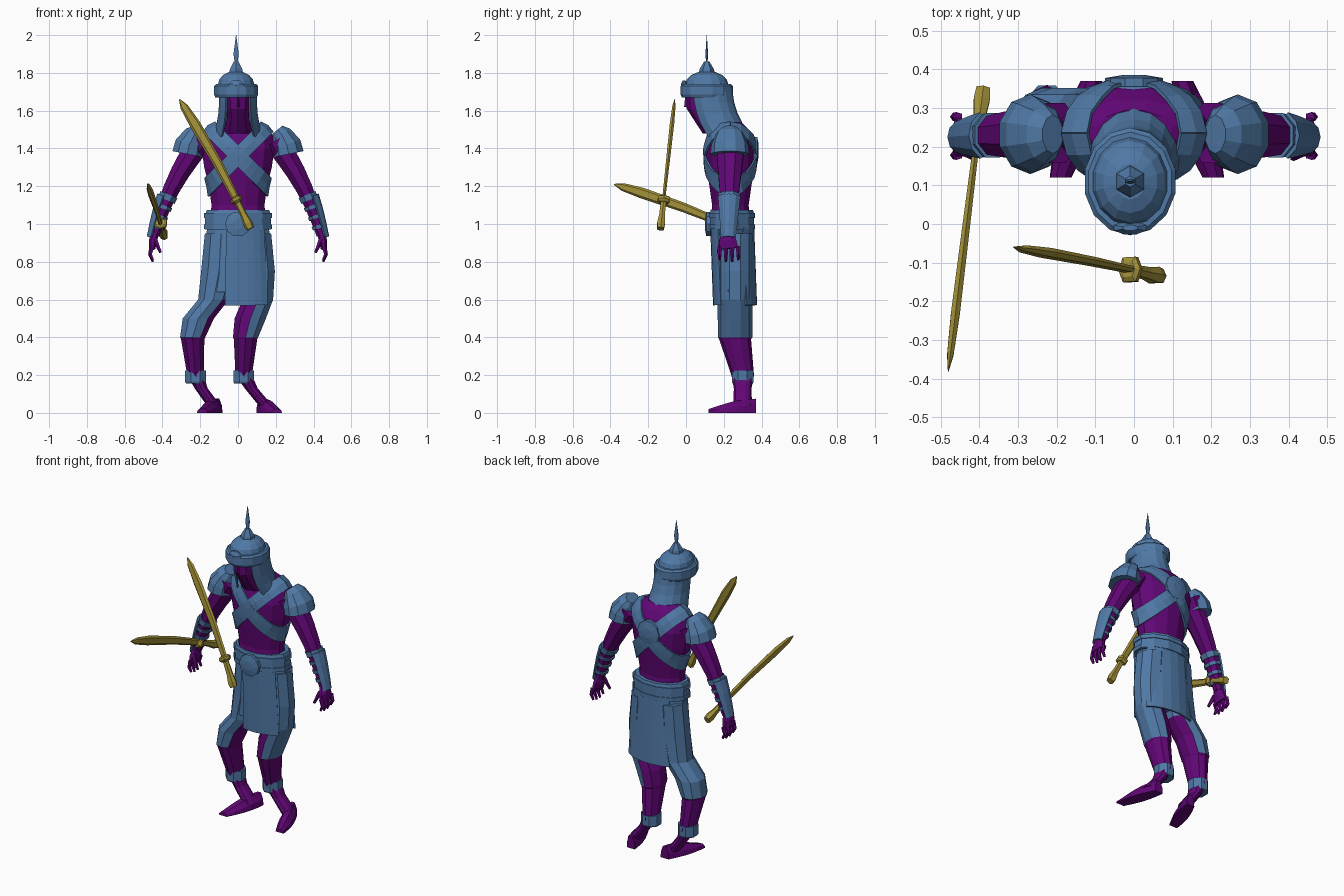
import bpy, bmesh
from math import sin, cos, pi, radians
from mathutils import Vector
from mathutils.bvhtree import BVHTree

if "Cube" in bpy.data.objects:
    bpy.data.objects.remove(bpy.data.objects["Cube"])

X, Y, Z = Vector((1, 0, 0)), Vector((0, 1, 0)), Vector((0, 0, 1))


def material(name, *rgb):
    colour = (*rgb, 1)
    result = bpy.data.materials.new(name)
    result.use_nodes = True
    result.diffuse_color = colour
    result.node_tree.nodes["Principled BSDF"].inputs["Base Color"].default_value = colour
    return result


BLUE = material("steel blue", .08, .19, .38)
PURPLE = material("deep purple", .12, .002, .18)
GOLD = material("old gold", .36, .28, .04)


def steps(count, start=0, end=1):
    return [start + (end - start) * i / count for i in range(count + 1)]


def loft(name, rings, mat, closed=True, mirror=1):
    """Skin a list of point rings; open rings become a thin sheet."""
    bm = bmesh.new()
    rows = [[bm.verts.new((p.x * mirror, p.y, p.z)) for p in ring] for ring in rings]
    count = len(rings[0])
    for row, after in zip(rows, rows[1:]):
        for i in range(count if closed else count - 1):
            j = (i + 1) % count
            bm.faces.new((row[i], row[j], after[j], after[i]))
    if closed:
        bm.faces.new(rows[0])
        bm.faces.new(rows[-1])
    bmesh.ops.recalc_face_normals(bm, faces=bm.faces)
    mesh = bpy.data.meshes.new(name)
    bm.to_mesh(mesh)
    bm.free()
    mesh.materials.append(mat)
    ob = bpy.data.objects.new(name, mesh)
    bpy.context.collection.objects.link(ob)
    if not closed:
        sheet = ob.modifiers.new("thickness", "SOLIDIFY")
        sheet.thickness, sheet.offset = .01, 0
    return ob


def tube(name, path, mat, sides=8, arc=None, level=False, mirror=1):
    """Loft ellipses (x, y, z, width, depth); level keeps them flat, arc opens them."""
    if arc:
        angles = [radians(a) for a in steps(sides, *arc)]
    else:
        angles = [2 * pi * (i + .5) / sides for i in range(sides)]
    rings = []
    for k, (x, y, z, width, depth) in enumerate(path):
        u, v = X, Y
        if not level:
            before, after = path[max(k - 1, 0)], path[min(k + 1, len(path) - 1)]
            along = (Vector(after[:3]) - Vector(before[:3])).normalized()
            u = Y.cross(along).normalized()
            v = along.cross(u)
        centre = Vector((x, y, z))
        rings.append([centre + u * width * cos(a) + v * depth * sin(a) for a in angles])
    return loft(name, rings, mat, arc is None, mirror)


def stack(name, x, y, profile, ratio, mat, sides=12):
    """Level ellipses on one upright axis, from (height, width) pairs."""
    path = [(x, y, z, width, width * ratio) for z, width in profile]
    return tube(name, path, mat, sides, level=True)


def disc(name, centre, radius, depth):
    """Domed round plate facing along y."""
    rings = [[Vector(centre) + Y * depth * push + (X * cos(a) + Z * sin(a)) * radius * scale
              for a in steps(10, 0, 2 * pi)[:-1]]
             for push, scale in ((-1, 1), (.5, 1), (1, .4))]
    loft(name, rings, BLUE)


# Torso
torso = tube("torso", [(0, .235, z, width, depth) for z, width, depth in (
    (1, .155, .11), (1.1, .145, .1), (1.2, .16, .115), (1.3, .185, .13), (1.4, .2, .135),
    (1.47, .19, .115), (1.51, .16, .09), (1.54, .1, .06))], PURPLE, 12, level=True)

# Crossed straps wrapped on the torso surface
tree = BVHTree.FromPolygons([v.co for v in torso.data.vertices],
                            [p.vertices for p in torso.data.polygons])
for side, name in ((1, "left_strap"), (-1, "right_strap")):
    slope = Vector((side, 0, 1)).normalized()
    across = Y.cross(slope)
    rings = []
    for angle in steps(24, 0, 2 * pi):
        outward = slope * cos(angle) + Y * sin(angle)
        row = []
        for offset in (-.042, 0, .042):
            origin = Vector((0, .235, 1.36)) + across * offset
            hit = tree.ray_cast(origin + outward, -outward)[0]
            row.append((hit or origin + outward * .2) + outward * .01)
        rings.append(row)
    loft(name, rings, BLUE, closed=False)
disc("back_disc", (0, .37, 1.39), .075, .015)

# Head, nose and neck
tube("head", [(0, y, z, width, width * 1.4) for y, z, width in (
    (.2, 1.48, .08), (.12, 1.56, .06), (.095, 1.61, .065), (.105, 1.7, .075))],
    PURPLE, 10, level=True)
loft("nose", [[Vector((-width, .03, z)), Vector((width, .03, z)), Vector((0, -width / 2, z))]
              for z, width in ((1.62, .02), (1.67, .01))], PURPLE)

# Hood hanging from the helmet onto the upper back, open at the face
tube("hood", [(0, .13 + .12 * t * t, 1.7 - .28 * t, .095 + .06 * t ** 3, .112 + .015 * t)
              for t in steps(5)], BLUE, 12, (-50, 230), True)

# Helmet: brim band, dome, finial and spike
hx, hy = -.01, .11
stack("helmet_brim", hx, hy, ((1.67, .113), (1.685, .12), (1.73, .12), (1.74, .11)), 1.16, BLUE, 14)
stack("helmet_dome", hx, hy, [(1.74 + .07 * sin(a), .098 * cos(a)) for a in steps(3, 0, 1.15)],
      1.16, BLUE, 14)
stack("helmet_finial", hx, hy, ((1.8, .042), (1.82, .038), (1.86, .014)), 1, BLUE, 6)
stack("helmet_spike", hx, hy, ((1.85, .008), (1.9, .016), (2, .001)), .45, BLUE, 6)
stack("helmet_front_plate", hx, -.01, ((1.69, .035), (1.74, .045), (1.76, .02)), .4, BLUE, 8)

# Arms, built once and mirrored
SHOULDER, WRIST = Vector((.2, .235, 1.44)), Vector((.44, .225, .94))


def arm(t, grow=0):
    """Slightly bowed, tapering arm section at t from shoulder to wrist."""
    centre = SHOULDER.lerp(WRIST, t) + X * .03 * sin(pi * t)
    radius = .07 - .044 * t
    return (*centre, radius + grow, radius * 1.2 + grow)


for mirror, side in ((1, "left"), (-1, "right")):
    tube(side + "_arm", [arm(t) for t in steps(6)], PURPLE, mirror=mirror)
    # Sloping shoulder plate, flat on top and flared towards the arm
    tube(side + "_shoulder_pad", [
        (.268, .232, 1.37, .085, .103), (.258, .232, 1.42, .08, .098),
        (.23, .232, 1.475, .058, .075), (.21, .232, 1.5, .035, .05)], BLUE, 10, mirror=mirror)
    tube(side + "_bracer_plate", [arm(t, .01) for t in steps(3, .6, 1.03)],
         BLUE, 4, (115, 245), mirror=mirror)
    for k, t in enumerate(steps(3, .6, .91)):
        half = .03 if k == 0 else .018
        tube(f"{side}_bracer_band_{k + 1}", [arm(t - half, .008), arm(t + half, .008)],
             BLUE, mirror=mirror)
    # Hand with four fingers and a thumb
    tube(side + "_palm", [(.44, .22, .95, .022, .03), (.45, .22, .91, .024, .05),
                          (.455, .225, .87, .018, .055)], PURPLE, mirror=mirror)
    for k in range(4):
        y = .178 + k * .033
        tip = .795 + .01 * abs(k - 1.5)
        tube(f"{side}_finger_{k + 1}", [(.455, y, .88, .014, .013), (.465, y, .84, .011, .011),
                                        (.45, y, tip, .007, .007)], PURPLE, 5, mirror=mirror)
    tube(side + "_thumb", [(.44, .19, .92, .014, .014), (.41, .17, .85, .008, .008)],
         PURPLE, 5, mirror=mirror)

# Belt with raised rims, and its buckle
stack("belt", 0, .243, ((.97, .18), (1.05, .18), (1.075, .17)), .68, BLUE)
for name, z in (("lower_belt_rim", .985), ("upper_belt_rim", 1.045)):
    stack(name, 0, .243, ((z - .012, .186), (z + .012, .186)), .68, BLUE)
disc("belt_buckle", (0, .115, 1), .068, -.015)

# Skirt with thin aprons hanging front and back
stack("skirt", 0, .25, ((.98, .17), (.85, .18), (.64, .19)), .54, BLUE)
for name, arc in (("front_apron", (-110, -40)), ("back_apron", (30, 130))):
    tube(name, [(0, .245 + .015 * t, .98 - .41 * t, .18 + .02 * t, .112) for t in steps(3)],
         BLUE, 6, arc, True)

# Legs: trousers cover the outer side down to the knee
HEIGHTS = (.95, .75, .6, .5, .4, .39, .2, .13, .04)
RADII = (.09, .1, .085, .087, .07, .065, .046, .036, .038)
LEGS = {"right": (-1, .45, (-.09, -.1, -.13, -.21, -.24, -.24, -.225, -.195, -.13)),
        "left": (1, .25, (.09, .1, .105, .065, .04, .04, .03, .07, .145))}
for side, (outward, cutoff, offsets) in LEGS.items():
    leg = tube(side + "_leg", [
        (x, .26 if z > .3 else .3, z, r, min(r * 1.3, .092))
        for x, z, r in zip(offsets, HEIGHTS, RADII)], BLUE, 10, level=True)
    leg.data.materials.append(PURPLE)
    for face in leg.data.polygons:
        inner = face.normal.x * outward < -cutoff and face.center.z < .62
        face.material_index = int(inner or face.center.z < .4)
    stack(side + "_ankle_cuff", offsets[6], .3, ((.155, .054), (.165, .059), (.225, .059)),
          1.06, BLUE, 8)
    # Foot: sections from heel to toe, turned outwards
    rings = []
    for t in steps(5):
        width = .028 + .016 * sin(pi * t)
        height = .02 + .055 * cos(t * pi / 2)
        turn = outward * (t - .25) * .08
        middle = Vector((offsets[-1] + turn, .37 - .25 * t, 0))
        rings.append([middle + X * width * across + Z * height * up for across, up in (
            (-1, 0), (1, 0), (.9, .5), (.4, 1), (-.4, 1), (-.9, .5))])
    loft(side + "_foot", rings, PURPLE)

# Curved swords, as (distance from the pommel, half width) along each part
SWORD_PARTS = {
    "grip": (.8, ((0, .022), (.04, .026), (.1, .019), (.21, .017))),
    "guard": (1, ((.195, .022), (.21, .032), (.23, .032), (.24, .02))),
    "blade": (.4, ((.22, .02), (.5, .025), (.8, .029), (.94, .021), (1, .003))),
}


def sword(name, tip, end, edge):
    tip, end = Vector(tip), Vector(end)
    flat = (tip - end).normalized().cross(edge).normalized()
    wide = flat.cross(tip - end).normalized()
    for part, (ratio, sections) in SWORD_PARTS.items():
        rings = []
        for t, half in sections:
            centre = end.lerp(tip, t) + wide * .015 * sin(pi * t)
            rings.append([centre + (wide * a + flat * b * ratio) * half for a, b in (
                (1, 0), (.6, 1), (-.6, 1), (-1, 0), (-.6, -1), (.6, -1))])
        loft(f"{name}_{part}", rings, GOLD)


sword("front_sword", (-.31, -.06, 1.66), (.065, -.135, .975), X)
sword("side_sword", (-.48, -.38, 1.21), (-.39, .35, .935), Z)
